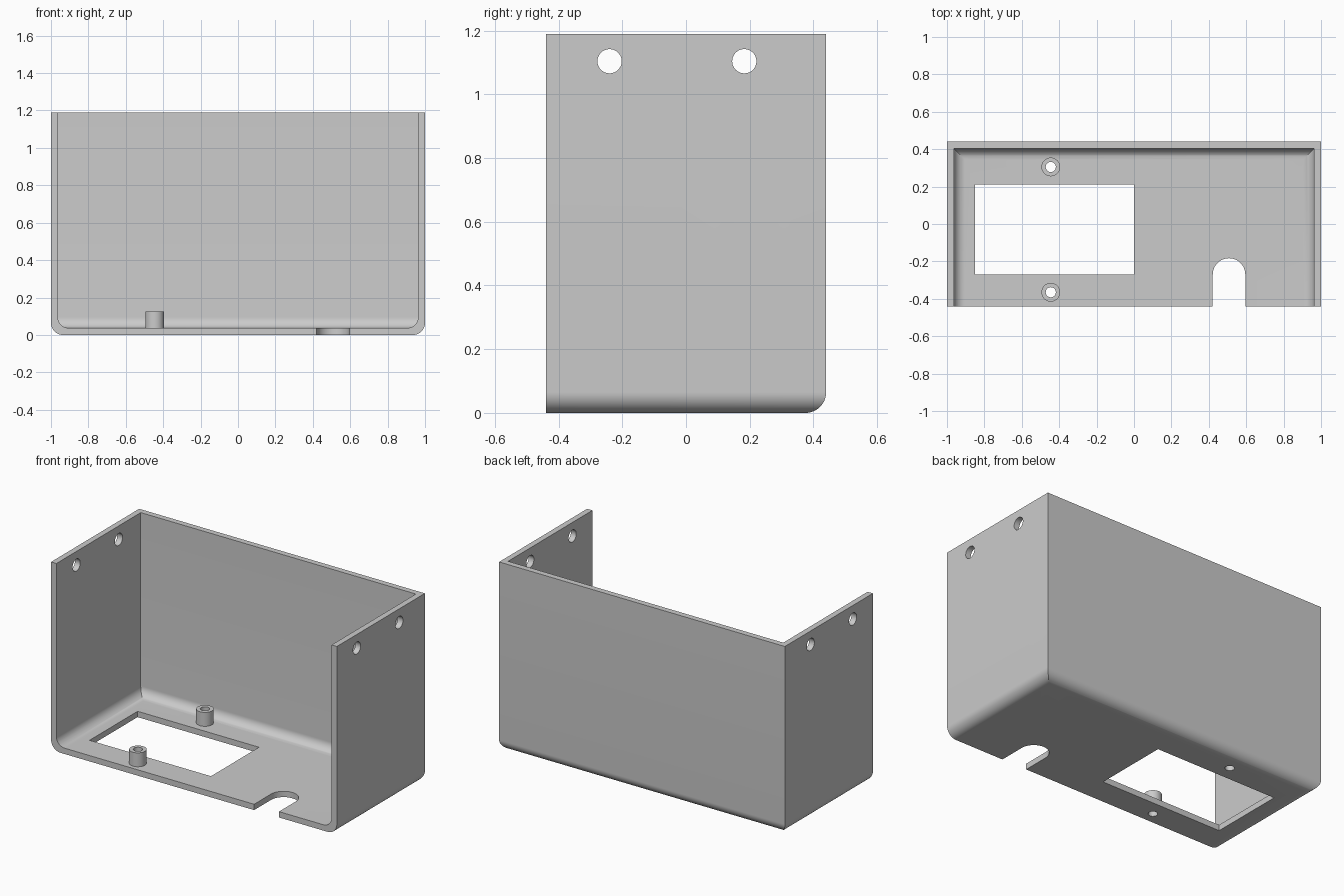
import bpy, bmesh, math
from mathutils import Matrix

if "Cube" in bpy.data.objects:
    bpy.data.objects.remove(bpy.data.objects["Cube"])

WALL, HALF_X, HALF_Y, HEIGHT = 0.037, 1.0, 0.44, 1.19

grey = bpy.data.materials.new("light grey")
grey.use_nodes = True
grey.diffuse_color = (0.6, 0.6, 0.6, 1)
grey.node_tree.nodes["Principled BSDF"].inputs["Base Color"].default_value = (0.6, 0.6, 0.6, 1)


def finish(bm, name):
    bmesh.ops.recalc_face_normals(bm, faces=bm.faces)
    mesh = bpy.data.meshes.new(name)
    bm.to_mesh(mesh)
    bm.free()
    mesh.materials.append(grey)
    obj = bpy.data.objects.new(name, mesh)
    bpy.context.collection.objects.link(obj)
    return obj


def rounded_tub(name, half_x, front, back, bottom, top, radius, steps=14):
    """Block whose left, right and back bottom edges are rounded."""
    bm = bmesh.new()
    levels = []
    for i in range(steps + 1):
        a = math.pi / 2 * i / steps
        levels.append((radius * (1 - math.sin(a)), bottom + radius * (1 - math.cos(a))))
    levels.append((0, top))
    rings = []
    for inset, z in levels:
        x, y = half_x - inset, back - inset
        rings.append([bm.verts.new((px, py, z)) for px, py in
                      ((-x, front), (x, front), (x, y), (-x, y))])
    for low, high in zip(rings, rings[1:]):
        for i in range(4):
            j = (i + 1) % 4
            bm.faces.new((low[i], low[j], high[j], high[i]))
    bm.faces.new(rings[0])
    bm.faces.new(rings[-1])
    return finish(bm, name)


def cylinder(name, radius, depth, centre, axis="Z"):
    bm = bmesh.new()
    turn = Matrix.Rotation(math.pi / 2, 4, "Y") if axis == "X" else Matrix()
    bmesh.ops.create_cone(bm, cap_ends=True, segments=48, radius1=radius, radius2=radius,
                          depth=depth, matrix=Matrix.Translation(centre) @ turn)
    return finish(bm, name)


def prism(name, outline, low, high):
    bm = bmesh.new()
    face = bm.faces.new([bm.verts.new((x, y, low)) for x, y in outline])
    grown = bmesh.ops.extrude_face_region(bm, geom=[face])["geom"]
    bmesh.ops.translate(bm, vec=(0, 0, high - low),
                        verts=[g for g in grown if isinstance(g, bmesh.types.BMVert)])
    return finish(bm, name)


def combine(target, tool, operation="DIFFERENCE"):
    tool.hide_render = True
    mod = target.modifiers.new("boolean", "BOOLEAN")
    mod.operation, mod.solver, mod.object = operation, "EXACT", tool
    bpy.context.view_layer.objects.active = target
    bpy.ops.object.modifier_apply(modifier=mod.name)
    bpy.data.objects.remove(tool)


# Outer shell, hollowed out through the top and front
bracket = rounded_tub("open_enclosure", HALF_X, -HALF_Y, HALF_Y, 0, HEIGHT, 0.065)
combine(bracket, rounded_tub("cavity", HALF_X - WALL, -0.8, HALF_Y - WALL, WALL, 1.6, 0.058))

# Floor window
combine(bracket, prism("window", ((-0.85, -0.27), (0, -0.27), (0, 0.21), (-0.85, 0.21)), -0.1, 0.3))

# Round-ended cable slot, open to the front edge
slot_x, slot_y, slot_r = 0.508, -0.27, 0.087
arc = [(slot_x + slot_r * math.cos(math.pi * i / 24), slot_y + slot_r * math.sin(math.pi * i / 24))
       for i in range(25)]
combine(bracket, prism("slot", arc + [(slot_x - slot_r, -0.6), (slot_x + slot_r, -0.6)], -0.1, 0.3))

# Hollow standoffs on either side of the window
for y in (-0.365, 0.305):
    combine(bracket, cylinder("standoff", 0.05, 0.107, (-0.445, y, 0.0715)), "UNION")
    combine(bracket, cylinder("screw_hole", 0.027, 0.6, (-0.445, y, 0.1)))

# Mounting holes through both side walls
for y in (-0.24, 0.183):
    combine(bracket, cylinder("side_hole", 0.038, 2.4, (0, y, 1.104), "X"))

bpy.ops.object.select_all(action="DESELECT")
bracket.select_set(True)
bpy.context.view_layer.objects.active = bracket
bpy.ops.object.shade_smooth_by_angle(angle=math.radians(30))
